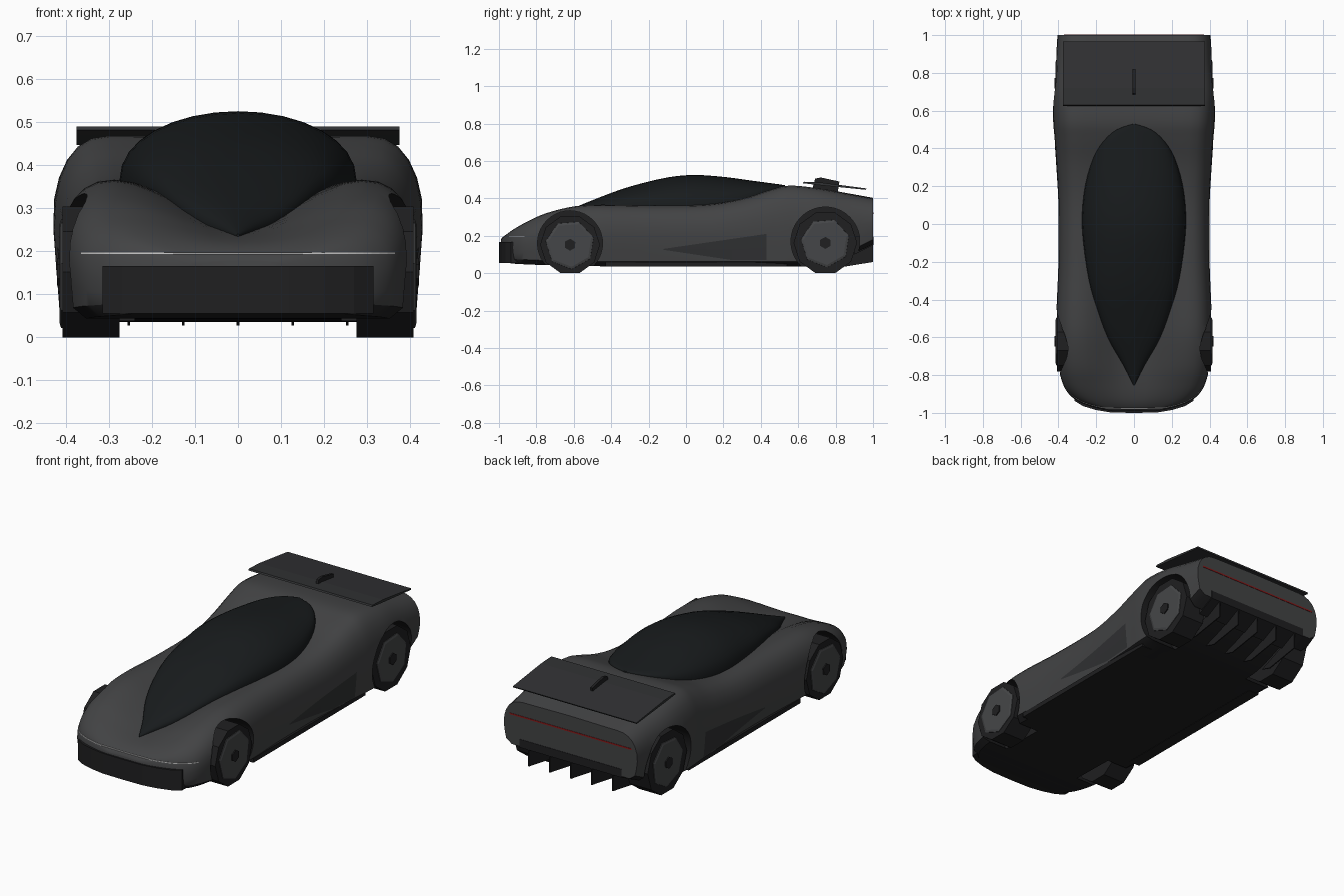
import bpy, bmesh, math
from mathutils import Vector
from mathutils.bvhtree import BVHTree

if "Cube" in bpy.data.objects:
    bpy.data.objects.remove(bpy.data.objects["Cube"])


def material(name, c):
    m = bpy.data.materials.new(name)
    m.diffuse_color = (*c, 1)
    m.use_nodes = True
    m.node_tree.nodes["Principled BSDF"].inputs["Base Color"].default_value = m.diffuse_color
    return m


PAINT = material("paint", (0.055, 0.056, 0.058))
BLACK = material("black_trim", (0.014, 0.014, 0.015))
GLASS = material("glass", (0.009, 0.011, 0.012))
CARBON = material("carbon", (0.03, 0.031, 0.033))
RIM = material("rim_metal", (0.06, 0.062, 0.065))
WHITE = material("light_white", (0.8, 0.8, 0.8))
RED = material("light_red", (0.25, 0.01, 0.01))


def build(name, rings, mats, smooth=0, closed=True, caps=True):
    """Skin a list of equally long point rings."""
    bm = bmesh.new()
    vs = [[bm.verts.new(p) for p in r] for r in rings]
    n = len(rings[0])
    for a, b in zip(vs, vs[1:]):
        for i in range(n if closed else n - 1):
            j = (i + 1) % n
            bm.faces.new((a[i], a[j], b[j], b[i]))
    if caps:
        bm.faces.new(vs[0])
        bm.faces.new(vs[-1])
    bmesh.ops.recalc_face_normals(bm, faces=bm.faces)
    me = bpy.data.meshes.new(name)
    bm.to_mesh(me)
    bm.free()
    for m in mats:
        me.materials.append(m)
    ob = bpy.data.objects.new(name, me)
    bpy.context.collection.objects.link(ob)
    if smooth:
        shade(ob, smooth)
    return ob


def shade(ob, angle):
    bpy.ops.object.select_all(action='DESELECT')
    ob.select_set(True)
    bpy.context.view_layer.objects.active = ob
    bpy.ops.object.shade_smooth_by_angle(angle=math.radians(angle))


def prism(name, pts, axis, a, b, mat):
    """Extrude a 2D outline along x (pts are y,z) or z (pts are x,y)."""
    put = (lambda p, d: (d, *p)) if axis == 'x' else (lambda p, d: (*p, d))
    return build(name, [[put(p, d) for p in pts] for d in (a, b)], [mat])


def rect(a, b, c, d):
    return [(a, c), (b, c), (b, d), (a, d)]


def ngon(y, z, r, n, start=0):
    return [(y + r * math.cos(start + math.tau * i / n),
             z + r * math.sin(start + math.tau * i / n)) for i in range(n)]


def spline(keys, steps):
    """Catmull-Rom through tuples."""
    out = []
    k = [keys[0]] + keys + [keys[-1]]
    for i in range(1, len(k) - 2):
        for s in range(steps):
            t = s / steps
            out.append([0.5 * (2 * b + (c - a) * t + (2 * a - 5 * b + 4 * c - d) * t * t
                               + (3 * b - a - 3 * c + d) * t ** 3)
                        for a, b, c, d in zip(*k[i - 1:i + 3])])
    return out + [list(keys[-1])]


# Body shell: y, half width, bottom, waist, fender top, centre top
stations = [
    (-.99, .12, .065, .12, .175, .178), (-.98, .18, .06, .12, .19, .193),
    (-.95, .275, .055, .13, .215, .212), (-.91, .335, .05, .14, .242, .225),
    (-.85, .375, .047, .16, .275, .235), (-.75, .40, .043, .18, .32, .245),
    (-.6, .41, .04, .2, .357, .255), (-.45, .41, .037, .2, .366, .265),
    (-.2, .40, .037, .2, .362, .30), (.1, .40, .037, .2, .366, .335),
    (.3, .41, .037, .22, .398, .38), (.45, .42, .037, .24, .445, .44),
    (.55, .428, .037, .25, .468, .466), (.7, .43, .04, .26, .455, .455),
    (.85, .415, .085, .26, .428, .43), (1, .405, .155, .26, .40, .403)]


def section(y, w, zb, zm, zs, zc):
    xs = .7 * w
    half = [(.5 * w, zb), (.88 * w, zb), (.965 * w, zb + .025), (.985 * w, (zb + zm) / 2 + .01), (w, zm)]
    for i in range(1, 7):
        t = math.pi / 2 * i / 6
        half.append((xs + (w - xs) * max(math.cos(t), 0) ** .85, zm + (zs - zm) * math.sin(t) ** .85))
    for u in (.85, .65, .45, .25):
        half.append((xs * u, zc + (zs - zc) * u * u * (3 - 2 * u)))
    ring = [(0, zb)] + half + [(0, zc)] + [(-x, z) for x, z in reversed(half)]
    return [(x, y, z) for x, z in ring]


body = build("body", [section(*s) for s in spline(stations, 4)], [PAINT, BLACK])
for f in body.data.polygons:
    if f.normal.z < -.5 and f.center.z < .17:
        f.material_index = 1
bvh = BVHTree.FromPolygons([v.co for v in body.data.vertices], [p.vertices for p in body.data.polygons])


def hit(origin, direction, default):
    p = bvh.ray_cast(Vector(origin), Vector(direction))[0]
    return p if p else Vector(default)


# Wheel arches cut out of the shell, with wheels inside
for end, y, z, r, n in (("front", -.62, .152, .16, 10), ("rear", .745, .162, .17, 10)):
    for side, s in (("right", 1), ("left", -1)):
        cut = prism("arch_cutter", ngon(y, z + .008, r + .014, 40), 'x', s * .24, s * .6, BLACK)
        cut.hide_render = True
        mod = body.modifiers.new("arch", 'BOOLEAN')
        mod.operation = 'DIFFERENCE'
        mod.solver = 'EXACT'
        mod.material_mode = 'TRANSFER'
        mod.object = cut
        bpy.context.view_layer.objects.active = body
        bpy.ops.object.modifier_apply(modifier=mod.name)
        bpy.data.objects.remove(cut)
        tag = end + "_" + side
        prism("tyre_" + tag, ngon(y, z, r, n), 'x', s * .275, s * .408, BLACK)
        build("rim_" + tag, [[(s * x, *p) for p in ngon(y, z, q, 7, .3)]
                             for x, q in ((.40, .133), (.411, .131), (.415, .118))], [RIM])
        prism("hub_" + tag, ngon(y, z, .032, 6, .5), 'x', s * .40, s * .421, BLACK)
shade(body, 35)

# Teardrop canopy seated on the shell: y, half width, top
canopy_keys = [
    (-.855, .003, .24), (-.75, .055, .285), (-.61, .135, .345), (-.45, .195, .41),
    (-.3, .238, .463), (-.1, .268, .512), (.05, .275, .525), (.21, .257, .514),
    (.35, .215, .495), (.44, .16, .483), (.5, .09, .475), (.53, .004, .47)]
rings = []
for y, w, top in spline(canopy_keys, 3):
    w = max(w, .003)
    edge = hit((w, y, 2), (0, 0, -1), (w, y, .3)).z + .002
    top = max(top, edge + .002)
    arc = [(w * math.cos(a), y, edge + (top - edge) * max(math.sin(a), 0) ** .95)
           for a in (math.pi * i / 16 for i in range(17))]
    rings.append([(w, y, edge - .03)] + arc + [(-w, y, edge - .03)])
build("canopy", rings, [GLASS], 40)

# Front grille following the nose
front = [(0, -1), (.12, -.998), (.2, -.985), (.27, -.964), (.315, -.936), (.315, -.88)]
prism("front_grille", front + [(-x, y) for x, y in reversed(front[1:])], 'z', .055, .166, BLACK)


def strip(name, points, mat, r=.0022):
    build(name, [[p + Vector((0, r * a, r * b)) for a, b in ((-1, -1), (1, -1), (1, 1), (-1, 1))]
                 for p in points], [mat])


# Front light line laid on the nose
strip("front_light_line", [hit((x, -3, .195), (0, 1, 0), (x, -.9, .195))
                           for x in (.365 * i / 20 for i in range(-20, 21))], WHITE)

# Side intakes laid on the flanks, and sill blades
for side, s in (("right", 1), ("left", -1)):
    cols = []
    for i in range(13):
        t = i / 12
        y, top = -.12 + .55 * t, .13 + .08 * t
        bottom = .125 - .055 * min(1, t * 1.5)
        cols.append([hit((s * 2, y, bottom + (top - bottom) * k / 4), (-s, 0, 0), (s * .4, y, bottom))
                     + Vector((s * .003, 0, 0)) for k in range(5)])
    build("side_intake_" + side, cols, [CARBON], closed=False, caps=False)
    prism("sill_" + side, rect(-.43, .54, .035, .06), 'x', s * .33, s * .395, BLACK)

# Rear wing and its central strut
prism("rear_wing", [(.625, .481), (.63, .489), (.72, .485), (.966, .453), (.962, .446), (.72, .47)],
      'x', -.375, .375, CARBON)
prism("wing_strut", [(.67, .43), (.69, .505), (.72, .512), (.82, .49), (.81, .425)], 'x', -.007, .007, BLACK)

# Rear light line, diffuser mouth and fins
prism("rear_light_line", rect(.99, 1.002, .316, .324), 'x', -.37, .37, RED)
prism("diffuser_mouth", [(.9, .1), (1.002, .15), (1.002, .195), (.9, .195)], 'x', -.31, .31, BLACK)
for i in range(-2, 3):
    prism("diffuser_fin", [(.74, .045), (.8, .027), (1, .06), (1, .16), (.85, .09)],
          'x', i * .127 - .003, i * .127 + .003, BLACK)
